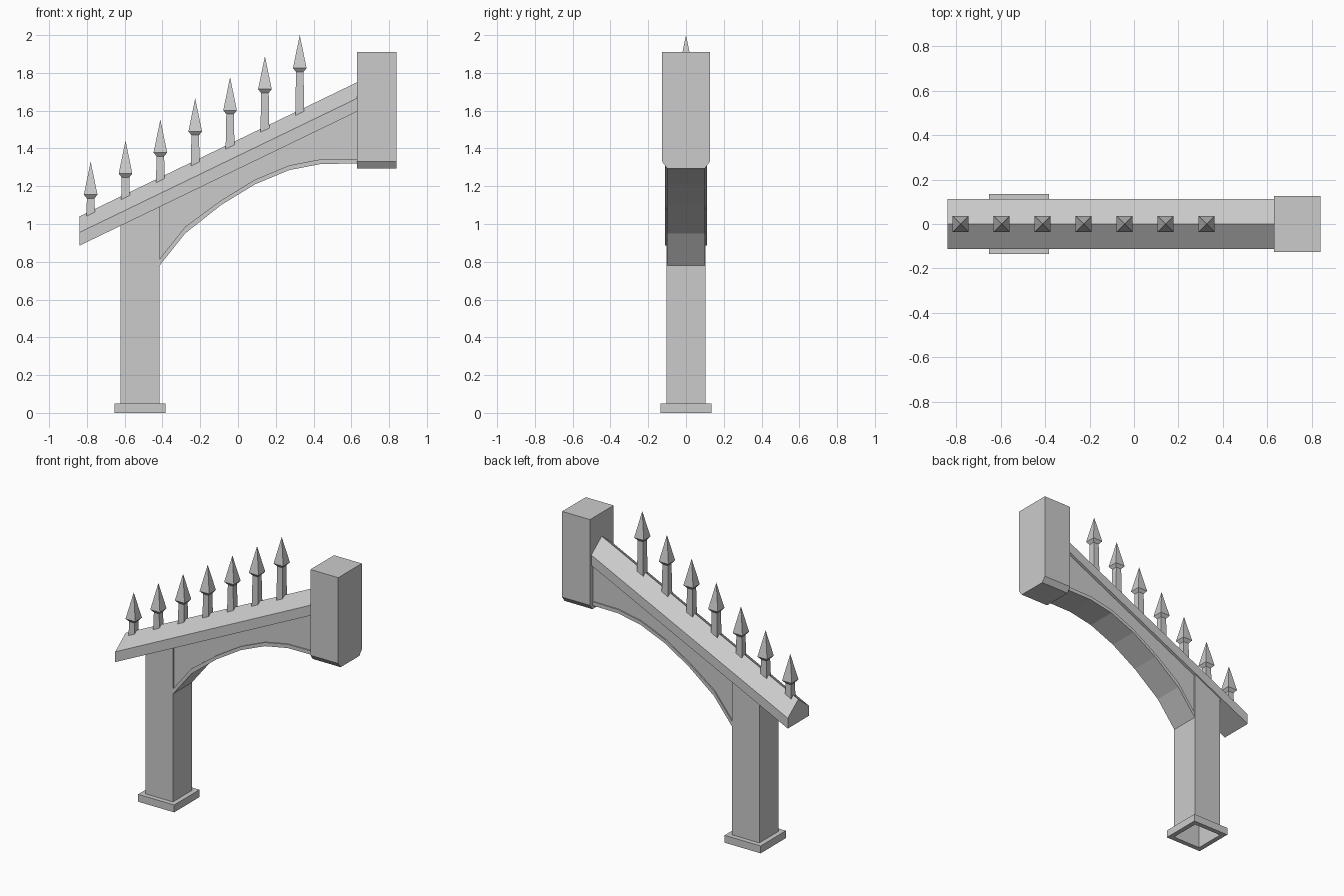
import bpy, bmesh

cube = bpy.data.objects.get("Cube")
if cube:
    bpy.data.objects.remove(cube, do_unlink=True)

stone = bpy.data.materials.new("grey stone")
stone.use_nodes = True
colour = (0.6, 0.6, 0.6, 1)
stone.diffuse_color = colour
stone.node_tree.nodes["Principled BSDF"].inputs["Base Color"].default_value = colour

SLOPE = 0.483
LEFT, WALL = -0.84, 0.63       # ends of the sloping rail
POST_X, POST_HALF = -0.518, 0.103


def ridge(x):
    return 1.04 + SLOPE * (x - LEFT)


def finish(name, bm):
    bmesh.ops.remove_doubles(bm, verts=bm.verts, dist=0.0001)
    bmesh.ops.recalc_face_normals(bm, faces=bm.faces)
    mesh = bpy.data.meshes.new(name)
    bm.to_mesh(mesh)
    bm.free()
    mesh.materials.append(stone)
    obj = bpy.data.objects.new(name, mesh)
    bpy.context.collection.objects.link(obj)
    return obj


def bridge(bm, rings):
    for a, b in zip(rings, rings[1:]):
        for i in range(len(a)):
            j = (i + 1) % len(a)
            bm.faces.new((a[i], a[j], b[j], b[i]))


def prism(name, profile, half, open_bottom=False):
    """Extrude an x-z outline symmetrically through y."""
    bm = bmesh.new()
    rings = [[bm.verts.new((x, y, z)) for x, z in profile] for y in (-half, half)]
    bridge(bm, rings)
    for ring in rings:
        bm.faces.new(ring)
    if open_bottom:
        floor = [f for f in bm.faces if all(v.co.z < 0.001 for v in f.verts)]
        bmesh.ops.delete(bm, geom=floor, context="FACES")
    return finish(name, bm)


def beam(name, profile, x0, x1, slope=0):
    """Extrude a y-z outline along x, rising with the slope."""
    bm = bmesh.new()
    rings = [[bm.verts.new((x, y, z + slope * (x - x0))) for y, z in profile]
             for x in (x0, x1)]
    bridge(bm, rings)
    for ring in rings:
        bm.faces.new(ring)
    return finish(name, bm)


def square_loft(name, x, rings):
    """Stack square rings given as (half width, height)."""
    bm = bmesh.new()
    corners = ((-1, -1), (1, -1), (1, 1), (-1, 1))
    loops = [[bm.verts.new((x + r * cx, r * cy, z)) for cx, cy in corners]
             for r, z in rings]
    bridge(bm, loops)
    bmesh.ops.dissolve_degenerate(bm, dist=0.0001, edges=bm.edges)
    return finish(name, bm)


# Post with a hollow foot
x0, x1 = POST_X - POST_HALF, POST_X + POST_HALF
prism("post", [(x0, 0), (x1, 0), (x1, ridge(x1) - 0.12), (x0, ridge(x0) - 0.12)],
      POST_HALF, open_bottom=True)
square_loft("post_foot", POST_X,
            [(POST_HALF, 0), (0.135, 0), (0.135, 0.05), (POST_HALF, 0.05)])

# Sloping rail with a pitched top
beam("sloping_rail",
     [(-0.112, 0.885), (0.112, 0.885), (0.112, 0.955), (0, 1.04), (-0.112, 0.955)],
     LEFT, WALL, SLOPE)

# Arched web below the rail, with a thin raised rib along the arch
arch = [(x1, 0.78), (-0.28, 0.95), (-0.09, 1.10), (0.09, 1.21),
        (0.27, 1.285), (0.44, 1.318), (WALL, 1.32)]
rib_top = [(x, z + (0.035 if x < -0.2 else 0.025)) for x, z in arch]
prism("arch_web", rib_top + [(WALL, ridge(WALL) - 0.13), (x1, ridge(x1) - 0.13)], 0.092)
prism("arch_rib", arch + rib_top[::-1], 0.1)

# Wall block with chamfered lower edges
beam("wall_block",
     [(-0.1, 1.295), (0.1, 1.295), (0.126, 1.33), (0.126, 1.91),
      (-0.126, 1.91), (-0.126, 1.33)], WALL, 0.838)

# Row of spikes growing taller up the slope
for i in range(7):
    x = -0.78 + 0.1845 * i
    tip = 1.33 + 0.1117 * i
    square_loft(f"spike_{i + 1}", x,
                [(0.024, ridge(x) - 0.05), (0.02, tip - 0.195),
                 (0.036, tip - 0.175), (0, tip)])
